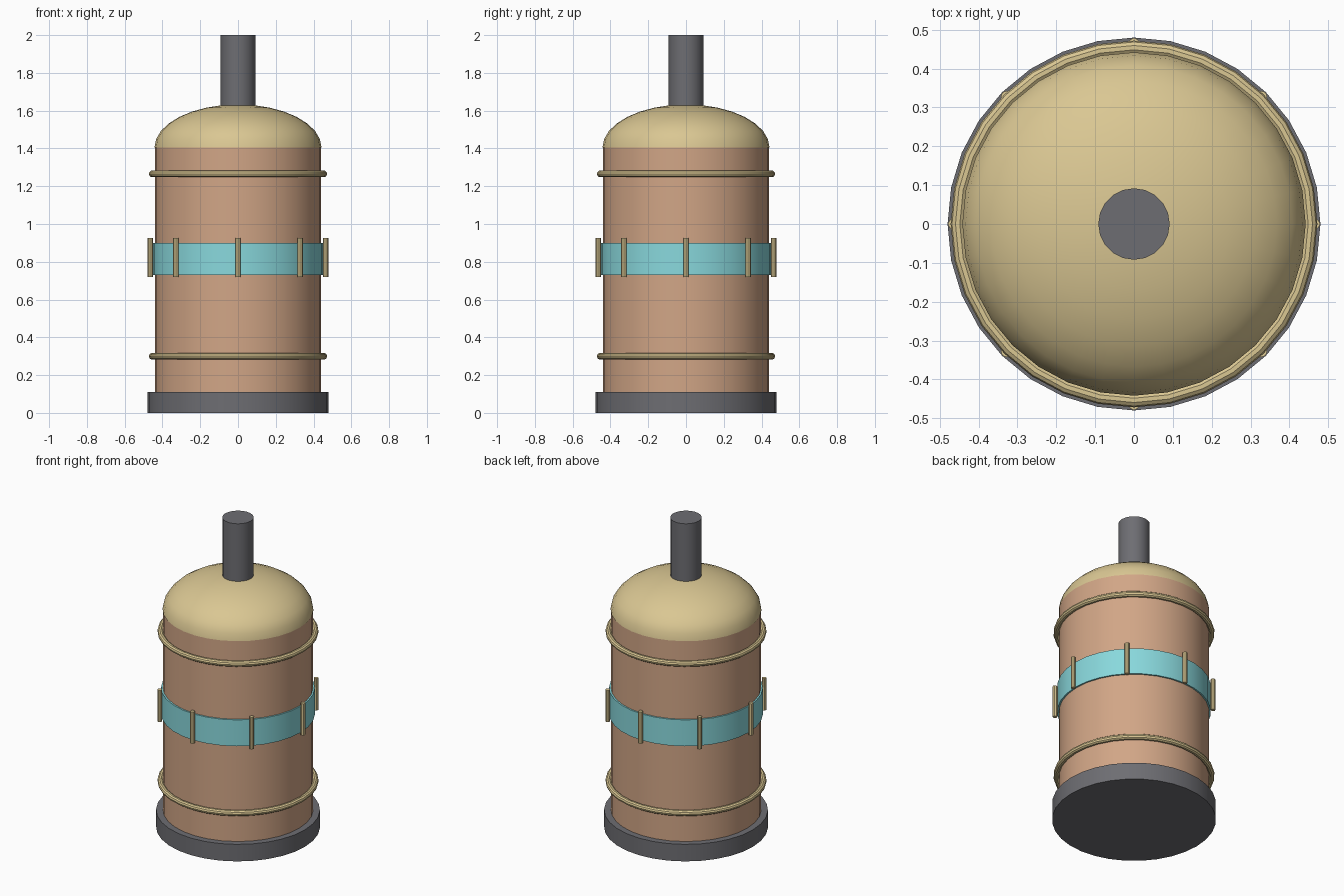
import bpy, math

if "Cube" in bpy.data.objects:
    bpy.data.objects.remove(bpy.data.objects["Cube"])


def material(name, rgb):
    m = bpy.data.materials.new(name)
    m.diffuse_color = (*rgb, 1)
    m.use_nodes = True
    m.node_tree.nodes["Principled BSDF"].inputs["Base Color"].default_value = m.diffuse_color
    return m


COPPER = material("copper", (0.64, 0.38, 0.24))
BRASS = material("brass", (0.70, 0.57, 0.29))
IRON = material("dark_iron", (0.155, 0.155, 0.17))
GLASS = material("teal_glass", (0.25, 0.69, 0.72))


def finish(ob, name, mat):
    ob.name = name
    ob.data.materials.append(mat)
    bpy.ops.object.shade_smooth_by_angle(angle=math.radians(35))
    return ob


def cylinder(name, r, z0, z1, mat, sides=32, x=0, y=0, turn=0):
    bpy.ops.mesh.primitive_cylinder_add(
        vertices=sides, radius=r, depth=z1 - z0,
        location=(x, y, (z0 + z1) / 2), rotation=(0, 0, turn))
    return finish(bpy.context.object, name, mat)


def lathe(name, profile, mat, sides=32):
    # revolve a profile that ends in a point on the z axis
    verts = [(r * math.sin(2 * math.pi * i / sides), r * math.cos(2 * math.pi * i / sides), z)
             for r, z in profile[:-1] for i in range(sides)]
    rows = len(profile) - 1
    verts.append((0, 0, profile[-1][1]))
    faces = []
    for k in range(rows):
        for i in range(sides):
            a, b = k * sides + i, k * sides + (i + 1) % sides
            if k < rows - 1:
                faces.append((b, a, a + sides, b + sides))
            else:
                faces.append((b, a, len(verts) - 1))
    me = bpy.data.meshes.new(name)
    me.from_pydata(verts, [], faces)
    ob = bpy.data.objects.new(name, me)
    bpy.context.collection.objects.link(ob)
    bpy.ops.object.select_all(action='DESELECT')
    ob.select_set(True)
    bpy.context.view_layer.objects.active = ob
    return finish(ob, name, mat)


# base plate, tank, window band and chimney
cylinder("base", 0.48, 0, 0.11, IRON)
cylinder("tank_body", 0.44, 0.10, 1.41, COPPER)
cylinder("window_band", 0.45, 0.73, 0.90, GLASS)
cylinder("chimney", 0.092, 1.55, 2.0, IRON, sides=20)

# domed lid
arc = [math.radians(90 * i / 8) for i in range(9)]
lathe("dome", [(0.442 * math.cos(a), 1.405 + 0.228 * math.sin(a)) for a in arc], BRASS)

# hoops around the tank
for name, z in (("lower_hoop", 0.30), ("upper_hoop", 1.265)):
    bpy.ops.mesh.primitive_torus_add(major_segments=32, minor_segments=10,
                                     major_radius=0.454, minor_radius=0.018,
                                     location=(0, 0, z))
    finish(bpy.context.object, name, BRASS)

# upright bars over the window band
for i in range(8):
    a = i * math.pi / 4
    cylinder(f"band_bar_{i + 1}", 0.014, 0.72, 0.925, BRASS, sides=8,
             x=0.465 * math.cos(a), y=0.465 * math.sin(a), turn=a)
